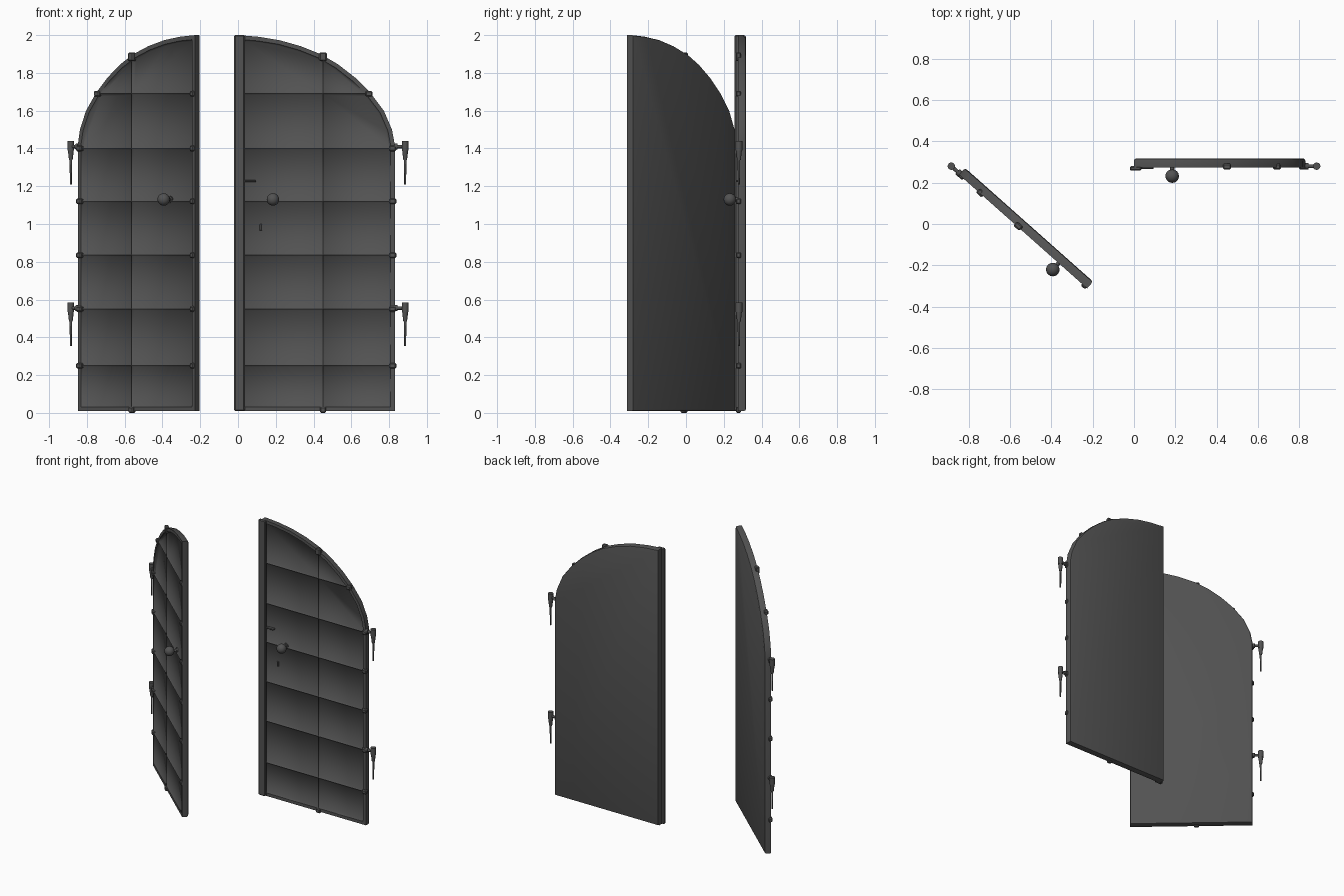
import bpy, bmesh, math
from mathutils import Matrix, Vector

if "Cube" in bpy.data.objects:
    bpy.data.objects.remove(bpy.data.objects["Cube"])

iron = bpy.data.materials.new("dark iron grey")
iron.diffuse_color = (0.085, 0.085, 0.085, 1)
iron.use_nodes = True
iron.node_tree.nodes["Principled BSDF"].inputs["Base Color"].default_value = iron.diffuse_color

FRONT, BACK = 0.274, 0.318
RIBS = [0.25, 0.55, 0.835, 1.12, 1.40, 1.69]
PIVOT = Vector((-0.885, 0.28, 0))
# the right leaf is modelled in place; the left is its mirror swung on the hinge
RIGHT = Matrix.Identity(4)
LEFT = (Matrix.Translation(PIVOT) @ Matrix.Rotation(math.radians(-41.6), 4, 'Z')
        @ Matrix.Translation(-PIVOT) @ Matrix.Diagonal((-1, 1, 1, 1)))
ARCH = [(0.83, 1.42), (0.815, 1.50), (0.772, 1.60), (0.70, 1.695), (0.62, 1.775),
        (0.53, 1.845), (0.44, 1.898), (0.33, 1.942), (0.22, 1.973), (0.11, 1.991), (0, 2.0)]


def finish(name, bm, mat, angle=35):
    bmesh.ops.transform(bm, matrix=mat, verts=bm.verts)
    if mat.determinant() < 0:
        bmesh.ops.reverse_faces(bm, faces=bm.faces)
    me = bpy.data.meshes.new(name)
    if angle:
        for f in bm.faces:
            f.smooth = True
        for e in bm.edges:
            e.smooth = e.calc_face_angle(0) < math.radians(angle)
    bm.to_mesh(me)
    bm.free()
    me.materials.append(iron)
    ob = bpy.data.objects.new(name, me)
    bpy.context.collection.objects.link(ob)
    return ob


def add_box(bm, lo, hi, bevel=0.004):
    lo, hi = Vector(lo), Vector(hi)
    m = Matrix.Translation((lo + hi) / 2) @ Matrix.Diagonal((*(hi - lo), 1))
    vs = bmesh.ops.create_cube(bm, size=1, matrix=m)['verts']
    if bevel:
        es = list({e for v in vs for e in v.link_edges})
        bmesh.ops.bevel(bm, geom=es, offset=bevel, segments=1, affect='EDGES')


def add_rod(bm, a, b, r1, r2=None, n=12):
    a, b = Vector(a), Vector(b)
    d = b - a
    m = Matrix.Translation((a + b) / 2) @ d.to_track_quat('Z', 'Y').to_matrix().to_4x4()
    bmesh.ops.create_cone(bm, cap_ends=True, segments=n, radius1=r1,
                          radius2=r1 if r2 is None else r2, depth=d.length, matrix=m)


def add_ball(bm, c, r):
    bmesh.ops.create_uvsphere(bm, u_segments=16, v_segments=10, radius=r,
                              matrix=Matrix.Translation(c))


def arch_x(z):
    for (x1, z1), (x2, z2) in zip(ARCH, ARCH[1:]):
        if z1 <= z <= z2:
            return x1 + (x2 - x1) * (z - z1) / (z2 - z1)
    return 0.83


# door panel: arched slab, framed and ribbed on the front
def door_panel(name, mat):
    bm = bmesh.new()
    outline = [(0, 0.01), (0.83, 0.01)] + ARCH
    front = bm.faces.new([bm.verts.new((x, FRONT, z)) for x, z in outline])
    ext = bmesh.ops.extrude_face_region(bm, geom=[front], use_keep_orig=True)
    back_verts = [g for g in ext['geom'] if isinstance(g, bmesh.types.BMVert)]
    bmesh.ops.translate(bm, vec=(0, BACK - FRONT, 0), verts=back_verts)
    bmesh.ops.recalc_face_normals(bm, faces=bm.faces)
    bm.normal_update()
    rim = [e for e in bm.edges if all(v in back_verts for v in e.verts)]
    bmesh.ops.bevel(bm, geom=rim, offset=0.012, segments=2, profile=0.5, affect='EDGES')
    bm.normal_update()
    front = min(bm.faces, key=lambda f: f.calc_center_median().y)
    bmesh.ops.inset_region(bm, faces=[front], thickness=0.022, use_even_offset=True)
    front.material_index = 1          # temporary marker for the panel cells
    cuts = [((0, 0, z), (0, 0, 1)) for z in RIBS] + [((0.45, 0, 0), (1, 0, 0))]
    for co, no in cuts:
        fs = [f for f in bm.faces if f.material_index == 1]
        geom = list({g for f in fs for g in [f, *f.edges, *f.verts]})
        bmesh.ops.bisect_plane(bm, geom=geom, dist=1e-4, plane_co=co, plane_no=no)
    cells = [f for f in bm.faces if f.material_index == 1]
    bm.normal_update()
    bmesh.ops.inset_individual(bm, faces=cells, thickness=0.008, depth=-0.012,
                               use_even_offset=True)
    bm.normal_update()
    # cells blend softly into their ribs, the outer slab keeps sharp edges
    soft = {e for f in cells for e in f.edges}
    soft |= {e for f in cells for v in f.verts for e in v.link_edges}
    for f in bm.faces:
        f.smooth = True
    for e in bm.edges:
        e.smooth = e in soft or e.calc_face_angle(0) < math.radians(35)
    for f in bm.faces:
        f.material_index = 0
    finish(name, bm, mat, angle=None)


# small clasps where the ribs wrap over the frame
def rib_ends(name, mat, centre_side):
    bm = bmesh.new()
    for z in RIBS:
        x = arch_x(z)
        add_box(bm, (x - 0.03, 0.264, z - 0.015), (x + 0.008, 0.292, z + 0.015), 0.006)
        if centre_side:
            add_box(bm, (0.004, 0.264, z - 0.015), (0.034, 0.29, z + 0.015), 0.006)
    add_box(bm, (0.43, 0.264, 1.862), (0.47, 0.292, 1.908), 0.006)
    add_box(bm, (0.433, 0.264, 0.0), (0.467, 0.292, 0.032), 0.006)
    finish(name, bm, mat)


# round knob on a short stem
def knob(name, mat):
    bm = bmesh.new()
    add_rod(bm, (0.185, 0.29, 1.13), (0.185, 0.24, 1.13), 0.010)
    add_rod(bm, (0.185, 0.288, 1.13), (0.185, 0.278, 1.13), 0.018)
    add_ball(bm, (0.185, 0.232, 1.13), 0.033)
    finish(name, bm, mat)


# hinge: side pin, collar, sleeve and long tapering spike
def hinges(name, mat):
    bm = bmesh.new()
    x, y = 0.885, 0.28
    for z in (1.41, 0.555):
        add_rod(bm, (0.82, y, z), (x, y, z), 0.009)
        add_rod(bm, (0.828, y, z), (0.845, y, z), 0.016)
        add_rod(bm, (x, y, z - 0.02), (x, y, z + 0.03), 0.018)
        add_rod(bm, (x, y, z - 0.07), (x, y, z - 0.02), 0.010, 0.016)
        add_rod(bm, (x, y, z - 0.20), (x, y, z - 0.06), 0.005, 0.007)
    finish(name, bm, mat)


for side, mat in (("right", RIGHT), ("left", LEFT)):
    door_panel(side + "_door_panel", mat)
    rib_ends(side + "_rib_ends", mat, side == "left")
    knob(side + "_knob", mat)
    hinges(side + "_hinges", mat)

# cover strip on the meeting edge of the right leaf
bm = bmesh.new()
add_box(bm, (-0.02, 0.258, 0.01), (0.036, 0.28, 2.0), 0.006)
finish("meeting_strip", bm, RIGHT)

# latch bar and keyhole plate
bm = bmesh.new()
add_box(bm, (0.036, 0.266, 1.222), (0.095, 0.288, 1.232), 0.002)
add_box(bm, (0.115, 0.278, 0.965), (0.127, 0.288, 1.0), 0.002)
finish("lock_parts", bm, RIGHT)
